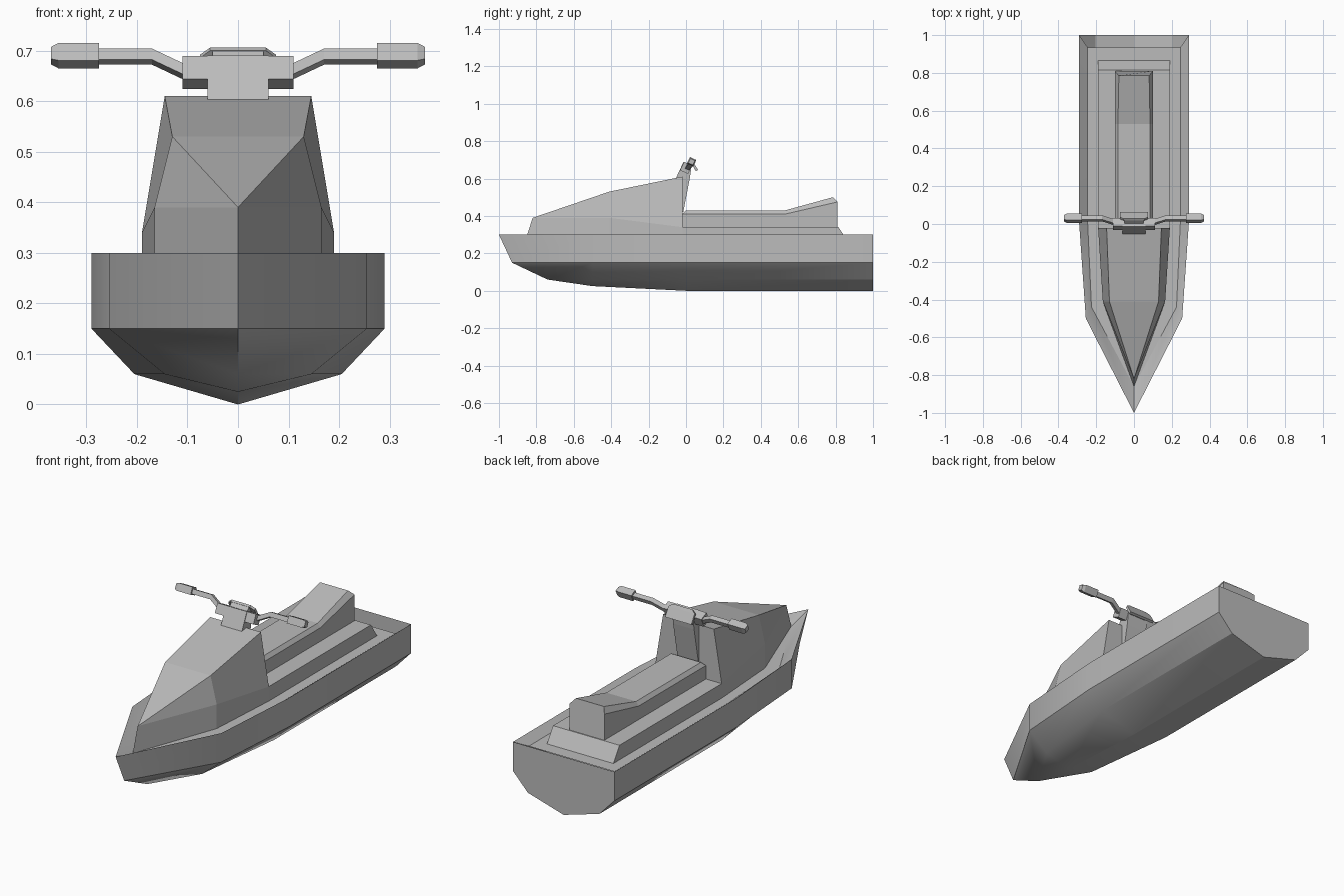
import bpy, bmesh, math
from mathutils import Matrix, Vector

if "Cube" in bpy.data.objects:
    bpy.data.objects.remove(bpy.data.objects["Cube"])

grey = bpy.data.materials.new("plain_grey")
grey.use_nodes = True
GREY = (0.5, 0.5, 0.5, 1)
grey.diffuse_color = GREY
grey.node_tree.nodes["Principled BSDF"].inputs["Base Color"].default_value = GREY


def finish(name, bm, smooth=False):
    """Weld, orient and link a mesh as a named object."""
    bmesh.ops.remove_doubles(bm, verts=bm.verts, dist=0.0005)
    bmesh.ops.recalc_face_normals(bm, faces=bm.faces)
    mesh = bpy.data.meshes.new(name)
    bm.to_mesh(mesh)
    bm.free()
    mesh.materials.append(grey)
    ob = bpy.data.objects.new(name, mesh)
    bpy.context.collection.objects.link(ob)
    if smooth:
        bpy.ops.object.select_all(action='DESELECT')
        ob.select_set(True)
        bpy.context.view_layer.objects.active = ob
        bpy.ops.object.shade_smooth_by_angle(angle=math.radians(30))
    return ob


def add_face(bm, pts):
    """Add a face, dropping repeated corners."""
    clean = []
    for p in pts:
        if all((Vector(p) - q).length > 0.0005 for q in clean):
            clean.append(Vector(p))
    if len(clean) > 2:
        bm.faces.new([bm.verts.new(p) for p in clean])


def half_loft(name, stations, first=False, last=False, smooth=False):
    """Skin half cross-sections of (x, y, z) points and mirror them in x."""
    bm = bmesh.new()
    for s in (1, -1):
        rows = [[(s * x, y, z) for x, y, z in row] for row in stations]
        for a, b in zip(rows, rows[1:]):
            for i in range(len(a) - 1):
                add_face(bm, (a[i], a[i + 1], b[i + 1], b[i]))
    for use, row in ((first, stations[0]), (last, stations[-1])):
        if use:
            add_face(bm, row + [(-x, y, z) for x, y, z in reversed(row)])
    return finish(name, bm, smooth)


def side_prism(name, profile, half_width):
    """Extrude a (y, z) side profile across x."""
    bm = bmesh.new()
    rings = [[(s * half_width, y, z) for y, z in profile] for s in (-1, 1)]
    for ring in rings:
        add_face(bm, ring)
    for i in range(len(profile)):
        j = (i + 1) % len(profile)
        add_face(bm, (rings[0][i], rings[0][j], rings[1][j], rings[1][i]))
    return finish(name, bm)


# Hull: keel, lower chine, upper chine, rim, then the sunken deck floor
FLOOR = 0.265


def hull_station(y, keel, chine, side, inner, inner_y):
    return [(0, y, keel), (chine, y, 0.06), (side, y, 0.15), (side, y, 0.3),
            (inner, inner_y, FLOOR), (0, inner_y, FLOOR)]


bow = [(0, -0.74, 0.06), (0, -0.74, 0.06), (0, -0.93, 0.15), (0, -1, 0.3),
       (0, -0.86, FLOOR), (0, -0.86, FLOOR)]
stern = hull_station(1, 0, 0.205, 0.29, 0.245, 0.935)
hull = [bow, hull_station(-0.5, 0.025, 0.145, 0.255, 0.225, -0.44),
        hull_station(0, 0, 0.205, 0.29, 0.245, 0), stern]
half_loft("hull", hull, smooth=True)

# Transom closes the hull below the rim
bm = bmesh.new()
outline = stern[:4]
add_face(bm, outline + [(-x, y, z) for x, y, z in reversed(outline)])
finish("transom", bm)

# Hood: faceted nose rising to the steering post
half_loft("hood", [
    [(0, -0.82, 0.39), (0, -0.82, 0.39), (0, -0.82, 0.39), (0, -0.86, FLOOR)],
    [(0, -0.41, 0.53), (0.13, -0.41, 0.53), (0.165, -0.41, 0.39), (0.165, -0.41, FLOOR)],
    [(0, -0.02, 0.61), (0.145, -0.02, 0.61), (0.19, -0.02, 0.34), (0.19, -0.02, FLOOR)],
], last=True)

# Plinth under the seat, with a sloping tail
side_prism("seat_plinth", [(-0.02, FLOOR), (-0.02, 0.34), (0.815, 0.34), (0.865, FLOOR)], 0.19)


# Seat: bevelled bench with a raised tail
def seat_station(y, top_y, shoulder, top, half):
    return [(0, top_y, top), (half, top_y, top), (0.1, y, shoulder), (0.1, y, 0.34)]


half_loft("seat", [
    seat_station(-0.02, 0.0, 0.41, 0.43, 0.085),
    seat_station(0.53, 0.53, 0.41, 0.43, 0.085),
    seat_station(0.81, 0.785, 0.475, 0.5, 0.08),
], first=True, last=True)

# Steering post leaning back behind the hood
side_prism("steering_post", [(-0.055, 0.6), (-0.013, 0.69), (0.03, 0.67), (0.02, 0.6),
                             (-0.015, 0.42), (-0.03, 0.42), (-0.03, 0.6)], 0.06)

LEAN = Matrix.Rotation(math.radians(-25), 4, 'X')


def leaning_box(name, centre, size, end_scale=None):
    """Box tilted backwards; end_scale tapers the upper edge in x."""
    bm = bmesh.new()
    bmesh.ops.create_cube(bm, size=1)
    for v in bm.verts:
        if end_scale and v.co.z > 0:
            v.co.x *= end_scale
        v.co = Vector(c * d for c, d in zip(v.co, size))
    bm.transform(Matrix.Translation(centre) @ LEAN)
    return finish(name, bm)


leaning_box("handlebar_clamp", (0, 0, 0.657), (0.22, 0.047, 0.05))

# Gauge pad tilted towards the rider
side_prism("gauge_bracket", [(0.0, 0.68), (0.02, 0.7), (0.045, 0.67), (0.02, 0.65)], 0.05)
half_loft("gauge", [
    [(0, 0.018, 0.7), (0.055, 0.018, 0.7), (0.055, 0.028, 0.706), (0, 0.028, 0.706)],
    [(0, 0.027, 0.686), (0.075, 0.027, 0.686), (0.075, 0.037, 0.692), (0, 0.037, 0.692)],
    [(0, 0.052, 0.64), (0.075, 0.052, 0.64), (0.075, 0.064, 0.646), (0, 0.064, 0.646)],
], first=True, last=True)


def square_tube(name, path):
    """Square leaning tube along (x, y, z, width) points, capped at both ends."""
    bm = bmesh.new()
    rings = []
    for x, y, z, w in path:
        corners = [(-w, -w), (w, -w), (w, w), (-w, w)]
        rings.append([Vector((x, y, z)) + LEAN @ Vector((0, a / 2, b / 2)) for a, b in corners])
    for a, b in zip(rings, rings[1:]):
        for i in range(4):
            j = (i + 1) % 4
            add_face(bm, (a[i], a[j], b[j], b[i]))
    add_face(bm, rings[0])
    add_face(bm, rings[-1])
    return finish(name, bm)


# Handlebar arms and grips on both sides
for side, s in (("left", 1), ("right", -1)):
    square_tube(side + "_handlebar", [(s * 0.1, 0.008, 0.655, 0.024), (s * 0.17, 0.03, 0.688, 0.024),
                                      (s * 0.28, 0.03, 0.688, 0.024)])
    square_tube(side + "_grip", [(s * 0.275, 0.03, 0.69, 0.038), (s * 0.355, 0.03, 0.69, 0.038),
                                 (s * 0.37, 0.03, 0.69, 0.026)])
